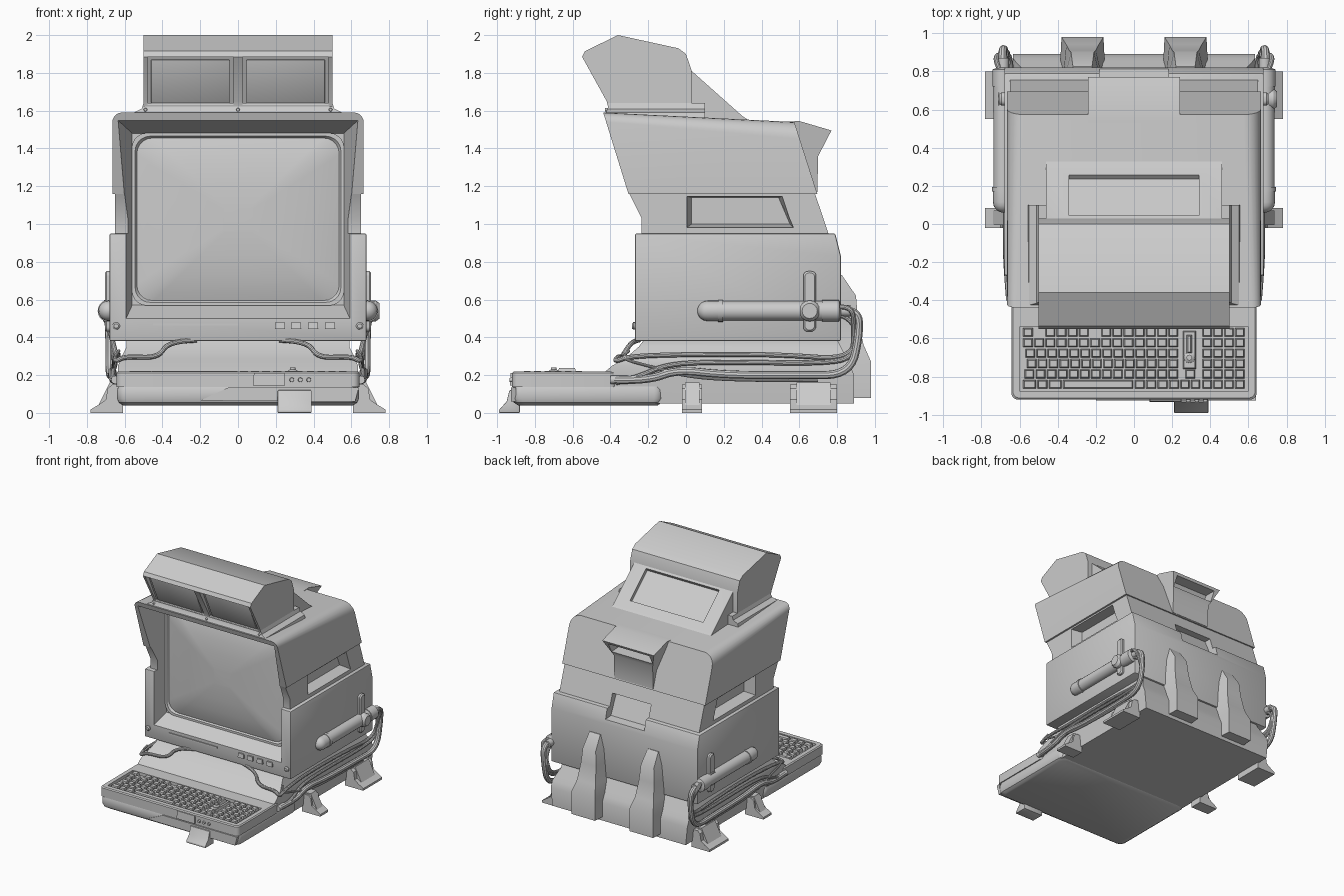
import bpy, bmesh
from math import sin, cos, pi
from mathutils import Vector

if "Cube" in bpy.data.objects:
    bpy.data.objects.remove(bpy.data.objects["Cube"])

cutters = []

def add_loft(bm, rings):
    vs = [[bm.verts.new(p) for p in r] for r in rings]
    n = len(vs[0])
    for a, b in zip(vs, vs[1:]):
        for i in range(n):
            bm.faces.new((a[i], a[(i + 1) % n], b[(i + 1) % n], b[i]))
    bm.faces.new(vs[0][::-1])
    bm.faces.new(vs[-1])

def apply_mod(ob, kind, **kw):
    m = ob.modifiers.new("m", kind)
    for k, v in kw.items():
        setattr(m, k, v)
    bpy.context.view_layer.objects.active = ob
    bpy.ops.object.modifier_apply(modifier=m.name)

def loft(name, *stacks, bevel=0):
    bm = bmesh.new()
    for rings in stacks:
        add_loft(bm, rings)
    bmesh.ops.recalc_face_normals(bm, faces=bm.faces)
    me = bpy.data.meshes.new(name)
    bm.to_mesh(me)
    bm.free()
    ob = bpy.data.objects.new(name, me)
    bpy.context.collection.objects.link(ob)
    if bevel:
        apply_mod(ob, 'BEVEL', width=bevel, segments=2, limit_method='ANGLE')
    return ob

def side(x, prof):                     # yz outline placed at x
    return [(x, y, z) for y, z in prof]

def prism(name, prof, x0, x1, bevel=0):
    return loft(name, [side(x0, prof), side(x1, prof)], bevel=bevel)

def box_rings(x0, x1, y0, y1, z0, z1, t=0):
    f = lambda z, d: [(x0 + d, y0 + d, z), (x1 - d, y0 + d, z), (x1 - d, y1 - d, z), (x0 + d, y1 - d, z)]
    return [f(z0, 0), f(z1, t)]

def rrect(cx, cy, hx, hy, r, n=5):
    pts = []
    for k, (sx, sy) in enumerate(((1, 1), (-1, 1), (-1, -1), (1, -1))):
        for i in range(n + 1):
            a = (k + i / n) * pi / 2
            pts.append((cx + sx * (hx - r) + r * cos(a), cy + sy * (hy - r) + r * sin(a)))
    return pts

def lathe(c, prof, axis='y', n=20):    # prof: (distance along axis, radius)
    out = []
    for d, r in prof:
        ring = []
        for i in range(n):
            u, v = r * cos(2 * pi * i / n), r * sin(2 * pi * i / n)
            p = {'x': (d, u, v), 'y': (u, d, v), 'z': (u, v, d)}[axis]
            ring.append(Vector(c) + Vector(p))
        out.append(ring)
    return out

def cut(ob, cutter):
    cutter.hide_render = True
    apply_mod(ob, 'BOOLEAN', object=cutter, operation='DIFFERENCE', solver='EXACT')
    if cutter not in cutters:
        cutters.append(cutter)

def cable(name, pts, r):
    cu = bpy.data.curves.new(name, 'CURVE')
    cu.dimensions = '3D'
    cu.bevel_depth, cu.bevel_resolution = r, 3
    cu.use_fill_caps = True
    sp = cu.splines.new('NURBS')
    sp.points.add(len(pts) - 1)
    for q, p in zip(sp.points, pts):
        q.co = (*p, 1)
    sp.order_u, sp.use_endpoint_u, sp.resolution_u = 3, True, 6
    ob = bpy.data.objects.new(name, cu)
    bpy.context.collection.objects.link(ob)
    bpy.ops.object.select_all(action='DESELECT')
    ob.select_set(True)
    bpy.context.view_layer.objects.active = ob
    bpy.ops.object.convert(target='MESH')

# Monitor body: lower case, middle band and rounded upper hood
lower = prism("lower_case", [(-.27, .38), (.82, .38), (.82, .83), (.79, .95), (-.27, .95)], -.68, .68, .008)
mid = prism("middle_band", [(-.235, .94), (.757, .94), (.68, 1.17), (-.305, 1.17), (-.235, 1.03)], -.65, .65)

def hood_ring(front):
    top, r = (1.59, .05) if front else (1.54, .09)
    h = (top - 1.16) / 2
    pts = rrect(0, 1.16 + h, .665, h, r)
    pts = pts[:12] + [(-.665, 1.16), (.665, 1.16)]
    return [(x, (-.305 - (z - 1.16) * .31) if front else (.695 - (z - 1.16) * .32), z) for x, z in pts]
hood = loft("upper_hood", [hood_ring(True), hood_ring(False)])

# Screen opening, bulged screen and surround
def rect_xz(hx, z0, z1, y):
    return [(-hx, y, z0), (hx, y, z0), (hx, y, z1), (-hx, y, z1)]
opening = loft("screen_cutter", [rect_xz(.655, .366, 1.567, -.5), rect_xz(.56, .57, 1.48, -.15)])
for ob in (lower, mid, hood):
    cut(ob, opening)
loft("screen_surround", [[(x, y, z) for x, z in rrect(0, 1.025, hx, hz, .08)]
                         for hx, hz, y in ((.562, .457, -.12), (.562, .457, -.165), (.545, .44, -.165), (.535, .43, -.15))])
loft("screen", [[(x * s, y, 1.025 + (z - 1.025) * s) for x, z in rrect(0, 1.025, .535, .43, .09)]
                for s, y in ((1, -.14), (1, -.155), (.9, -.17), (.7, -.19), (.45, -.203), (.15, -.21))])

# Side recesses and rear recess
for s in (-1, 1):
    c = loft("side_cutter", [side(s * .7, [(-.01, .97), (.58, .97), (.52, 1.15), (-.01, 1.15)]),
                             side(s * .56, [(.03, 1.0), (.55, 1.0), (.49, 1.14), (.03, 1.14)])])
    cut(mid, c)
c = prism("rear_cutter", [(.95, .85), (.74, .87), (.66, 1.05), (.95, 1.05)], -.18, .18)
cut(lower, c)
cut(mid, c)

# Rear vent on the hood
outline = [(.48, 1.54), (.6, 1.545), (.77, 1.495), (.7, 1.36), (.695, 1.17), (.5, 1.17)]
vent = loft("rear_vent", [[(k * (.24 if z > 1.4 else .18), y, z) for y, z in outline] for k in (-1, 1)])
cut(vent, prism("vent_cutter", [(.8, 1.475), (.66, 1.475), (.62, 1.4), (.8, 1.39)], -.19, .19))

# Top visor with twin windows, flared foot and sloped rear panel
visor = prism("top_visor", [(-.36, 2.0), (-.04, 1.93), (0, 1.9), (.03, 1.81), (.03, 1.55), (-.4, 1.57),
                            (-.42, 1.65), (-.55, 1.885), (-.535, 1.915)], -.5, .5)
for s in (-1, 1):
    cut(visor, prism("window_cutter", [(-.62, 1.885), (-.51, 1.885), (-.395, 1.63), (-.62, 1.62)],
                     min(s * .025, s * .48), max(s * .025, s * .48)))
    prism("window_panel", [(-.515, 1.87), (-.5, 1.87), (-.385, 1.64), (-.41, 1.64)],
          min(s * .045, s * .46), max(s * .045, s * .46), .004)
loft("visor_foot", [[(-x, y, z), (x, y, z), (x, .1, z), (-x, .1, z)]
                    for x, y, z in ((.56, -.42, 1.55), (.55, -.425, 1.59), (.51, -.415, 1.61), (.5, -.41, 1.64))])
rear = prism("visor_rear_slope", [(0, 1.85), (.03, 1.81), (.3, 1.57), (.36, 1.53), (0, 1.53)], -.46, .46)
cut(rear, prism("panel_cutter", [(.06, 1.823), (.28, 1.628), (.237, 1.59), (.03, 1.775)], -.34, .34))

# Base: pedestal with sloping front and narrowing neck
def base_ring(z, x, y0, y1):
    return [(-x, y0, z), (x, y0, z), (x, y1, z), (-x, y1, z)]
loft("base_pedestal", [base_ring(*a) for a in ((.05, .62, -.5, .89), (.2, .635, -.45, .89), (.25, .635, -.39, .87),
                                               (.29, .62, -.32, .85), (.35, .59, -.25, .82), (.39, .59, -.22, .8))])
loft("front_bumper", [[(x, y, z) for x, y in rrect(0, -.52, .64 - d, .4 - d, .05)]
                      for z, d in ((.04, .03), (.055, .008), (.075, 0), (.12, 0), (.14, .006))])
tray = loft("keyboard_tray", [[(x, y, z) for x, y in rrect(0, -.645, .643 - d, .275 - d, .035)]
                              for z, d in ((.138, 0), (.212, 0), (.22, .008))])
cut(tray, loft("tray_cutter", box_rings(-.6, .6, -.875, -.54, .195, .3)))

# Keyboard keys
keys = []
def key(x0, x1, row):
    y = -.568 - row * .0545
    keys.append(box_rings(x0 + .003, x1 - .003, y - .024, y + .024, .19, .223, .007))
for row in range(6):
    if row < 5:
        start = -.585 + (0, 0, .012, .02, .008)[row]
        n = 14
        w = (.235 - start) / n
        for i in range(n):
            if not (row == 0 and i in (1, 6)):
                key(start + i * w, start + (i + 1) * w, row)
    else:
        edges = [-.585, -.51, -.45, -.375, .0, .06, .12, .18, .24]
        for a, b in zip(edges, edges[1:]):
            key(a, b, row)
    for i in range(4):
        key(.355 + i * .057, .412 + i * .057, row)
for i in range(2):
    key(.24 + i * .055, .295 + i * .055, 5)
key(.265, .325, 4)
loft("keys", *keys)
loft("joystick", box_rings(.255, .325, -.76, -.56, .19, .215, .006),
     lathe((.29, -.7, 0), [(.2, .03), (.222, .028), (.23, .015), (.24, .015)], 'z', 16),
     box_rings(.275, .305, -.68, -.58, .21, .238, .008))

# Fascia and tray controls
loft("fascia_buttons", *[box_rings(x, x + .055, -.285, -.26, .445, .48, .004) for x in (.195, .28, .37, .46)])
loft("drive_slot", box_rings(-.45, 0, -.277, -.26, .462, .474))
loft("fascia_screws", *[lathe((s * .645, -.26, .46), [(-.025, .012), (-.018, .02), (0, .02)], 'y', 14) for s in (-1, 1)])
loft("visor_screws", *[lathe((x, -.4, 1.605), [(-.03, .008), (0, .012)], 'y', 12) for x in (-.49, 0, .49)])
loft("tray_display", box_rings(.08, .25, -.932, -.9, .145, .21, .004))
loft("tray_knobs", *[lathe((x, -.92, .175), [(-.014, .011), (.01, .013)], 'y', 14) for x in (.285, .33, .375)])
loft("bumper_trim", [[(x, y, z) for x, z in ((-.2, .065), (-.05, .135), (.64, .135), (.62, .06))] for y in (-.926, -.9)])

# Front foot
prism("front_foot", [(-.88, .12), (-.935, .12), (-.95, .06), (-.99, .015), (-.99, 0), (-.88, 0)], .21, .39, .004)

# Rear buttress fins
for s in (-1, 1):
    loft("rear_fin", [[(s * .27 - w, .78, z), (s * .27 + w, .78, z), (s * .27 + w - t, y, z), (s * .27 - w + t, y, z)]
                      for z, w, y, t in ((.08, .12, .98, .01), (.27, .12, .98, .01), (.36, .105, .94, .02), (.5, .1, .91, .03),
                                         (.62, .09, .9, .03), (.73, .06, .825, .01))])

# Side fittings, mirrored: feet, tanks, clamps and cables
for s in (-1, 1):
    for y0, y1 in ((-.02, .085), (.55, .8)):
        out = [(.61, .15), (.665, .15), (.69, .13), (.7, .07), (.735, .045), (.78, .018), (.78, 0), (.61, 0)]
        loft("side_foot", [[(s * x, y, z) for x, z in out] for y in (y0, y1)])
        inner = [(.61, .16), (.68, .16), (.72, .08), (.75, .02), (.61, .02)]
        m, w = (y0 + y1) / 2, (y1 - y0) * .36
        loft("foot_rib", [[(s * x, y, z) for x, z in inner] for y in (m - w, m + w)])
    cap = [(.06 + .055 * (1 - cos(a)), max(.004, .054 * sin(a))) for a in (0, .3, .6, .9, 1.2, pi / 2)]
    loft("tank", lathe((s * .685, 0, .54),
         cap + [(.17, .054), (.17, .058), (.195, .058), (.195, .052), (.72, .052), (.72, .057), (.81, .057), (.82, .03), (.87, .03)]))
    loft("tank_clamp", [[(s * x, y, z) for y, z in rrect(.655, .59, .034 - d, .16 - d, .025)]
                        for x, d in ((.67, 0), (.695, 0), (.705, .008))],
         lathe((s * .69, .655, .54), [(-.02, .058), (.04, .055), (.06, .04)], 'x', 16))
    loft("cable_socket", lathe((s * .65, -.36, .175), [(-.04, .022), (.05, .022)], 'y', 12))
    for name, r, pts in (
        ("thick_hose", .022, [(.69, .82, .54), (.69, .91, .55), (.68, .92, .42), (.68, .87, .2), (.67, .6, .2),
                              (.665, .2, .2), (.665, -.05, .23), (.665, -.2, .17), (.65, -.38, .175)]),
        ("upper_cable", .013, [(.7, .8, .56), (.74, .88, .57), (.68, .89, .45), (.64, .88, .28), (.64, .5, .31),
                               (.63, 0, .31), (.65, -.3, .3), (.65, -.38, .27), (.6, -.36, .3), (.42, -.34, .29),
                               (.37, -.29, .38), (.22, -.25, .385)]),
        ("lower_cable", .013, [(.69, .8, .52), (.67, .9, .5), (.66, .9, .3), (.65, .75, .26), (.65, .2, .27),
                               (.65, -.1, .26), (.67, -.25, .19), (.64, -.37, .16)]),
        ("thin_wire", .008, [(.67, .7, .17), (.67, .3, .17), (.67, 0, .19), (.66, -.2, .25), (.66, -.36, .29), (.63, -.3, .33)])):
        cable(name, [(s * x, y, z) for x, y, z in pts], r)

# Remove cutters and smooth shallow angles
for c in cutters:
    bpy.data.objects.remove(c)
bpy.ops.object.select_all(action='SELECT')
bpy.context.view_layer.objects.active = lower
bpy.ops.object.shade_smooth_by_angle(angle=.55)
